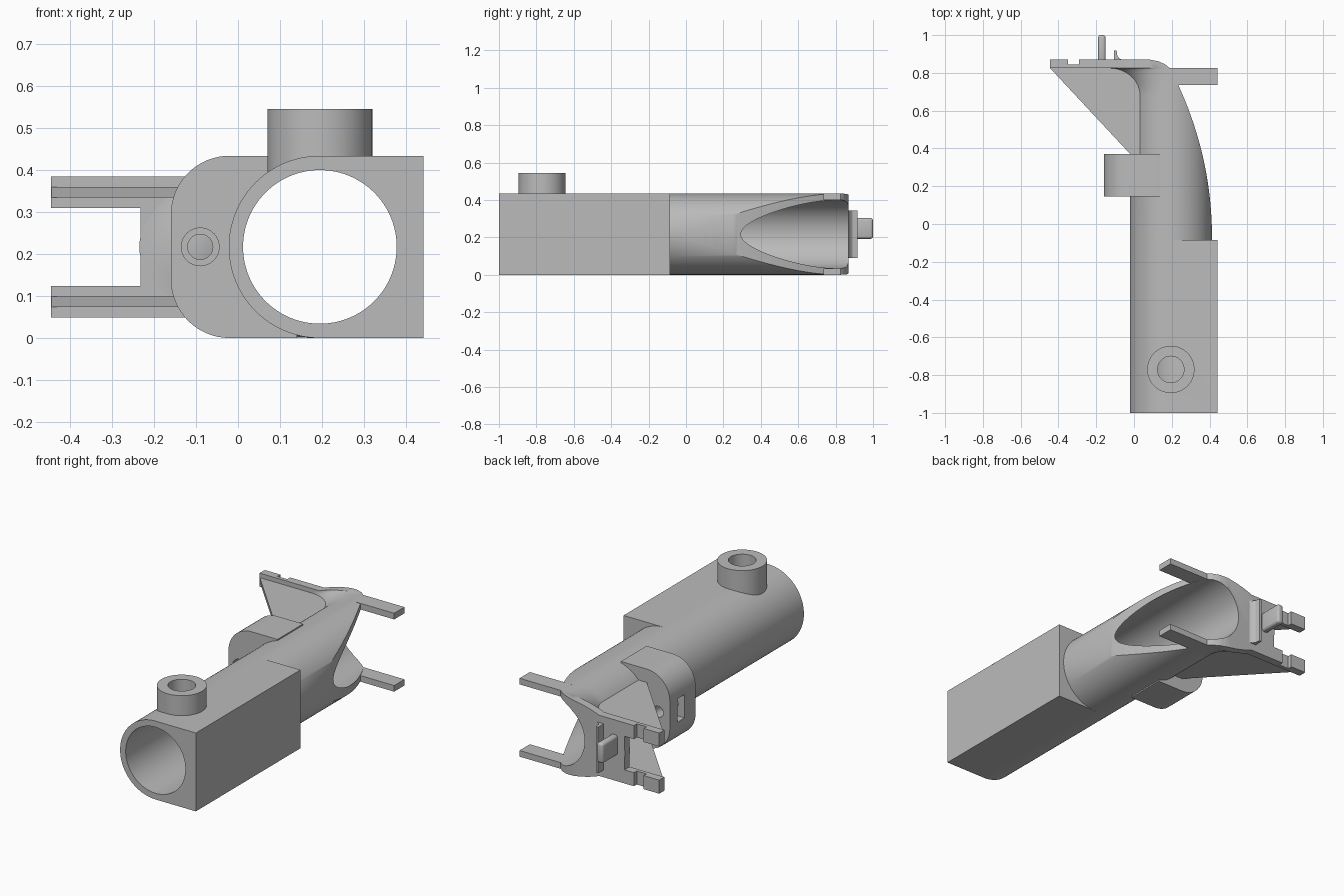
import bpy, bmesh
from math import sin, cos, pi, radians

cube = bpy.data.objects.get("Cube")
if cube:
    bpy.data.objects.remove(cube, do_unlink=True)

grey = bpy.data.materials.new("plain grey")
grey.use_nodes = True
grey.diffuse_color = (0.5, 0.5, 0.5, 1)
grey.node_tree.nodes["Principled BSDF"].inputs["Base Color"].default_value = (0.5, 0.5, 0.5, 1)

CX, CZ = 0.195, 0.217          # tube axis
OUTER, BORE = 0.217, 0.183     # tube radii
SEGMENTS = 96


def finish_mesh(name, bm):
    bmesh.ops.recalc_face_normals(bm, faces=bm.faces)
    mesh = bpy.data.meshes.new(name)
    bm.to_mesh(mesh)
    bm.free()
    mesh.materials.append(grey)
    ob = bpy.data.objects.new(name, mesh)
    bpy.context.collection.objects.link(ob)
    return ob


def place(p, axis, d):
    return {"x": (d, p[0], p[1]), "y": (p[0], d, p[1]), "z": (p[0], p[1], d)}[axis]


def loft(name, rings):
    """Skin a list of equal-length closed rings and cap both ends."""
    bm = bmesh.new()
    loops = [[bm.verts.new(p) for p in ring] for ring in rings]
    n = len(loops[0])
    for a, b in zip(loops, loops[1:]):
        for i in range(n):
            j = (i + 1) % n
            bm.faces.new((a[i], a[j], b[j], b[i]))
    bm.faces.new(loops[0])
    bm.faces.new(loops[-1])
    return finish_mesh(name, bm)


def prism(name, pts, axis, start, end):
    return loft(name, [[place(p, axis, d) for p in pts] for d in (start, end)])


def box(name, x, y, z):
    return prism(name, [(x[0], y[0]), (x[1], y[0]), (x[1], y[1]), (x[0], y[1])], "z", *z)


def arc(cx, cy, r, a0, a1, n):
    return [(cx + r * cos(radians(a0 + (a1 - a0) * i / n)),
             cy + r * sin(radians(a0 + (a1 - a0) * i / n))) for i in range(n + 1)]


def circle(cx, cy, r, n=SEGMENTS):
    return arc(cx, cy, r, 0, 360, n)[:-1]


def activate(ob):
    bpy.ops.object.select_all(action="DESELECT")
    ob.select_set(True)
    bpy.context.view_layer.objects.active = ob


def cut(ob, *cutters):
    activate(ob)
    for c in cutters:
        mod = ob.modifiers.new("cut", "BOOLEAN")
        mod.operation, mod.solver, mod.object = "DIFFERENCE", "EXACT", c
        bpy.ops.object.modifier_apply(modifier=mod.name)


# Cutters
bore = prism("bore_cutter", circle(CX, CZ, BORE), "y", -1.2, 1.2)
port = prism("port_cutter", circle(CX, -0.77, 0.07, 48), "z", 0.25, 0.7)
scoop_edge = []
for i in range(33):
    t = i / 32
    scoop_edge.append((0.413 - 0.178 * t ** 2.1, -0.084 + 0.819 * t))
scoop_edge += [(0.21, 0.79), (0.19, 0.825), (0.165, 0.845), (0.13, 0.861), (0.08, 0.871)]
scoop = prism("scoop_cutter", scoop_edge + [(0.08, 1.0), (0.7, 1.0), (0.7, -0.084)], "z", -0.2, 0.7)
screw = prism("screw_cutter", circle(-0.09, CZ, 0.03, 32), "y", 0.0, 0.5)
screw_head = prism("screw_head_cutter", circle(-0.09, CZ, 0.045, 32), "y", 0.0, 0.19)
nut = box("nut_cutter", (-0.3, -0.04), (0.24, 0.305), (0.152, 0.282))
cutters = [bore, port, scoop, screw, screw_head, nut]

# Front housing: round on one side, square on the other
housing = prism("housing", arc(CX, CZ, OUTER, 90, 270, 48) + [(0.442, 0), (0.442, 2 * CZ)],
                "y", -1, -0.085)
cut(housing, bore, port)

# Tube flaring sideways into the end plate, trimmed by the scoop
def tube_ring(y, reach):
    ring = []
    for i in range(SEGMENTS):
        a = 2 * pi * i / SEGMENTS
        ring.append((CX + cos(a) * (OUTER if cos(a) > 0 else reach), y, CZ + OUTER * sin(a)))
    return ring

FLARE = 0.213
rings = [tube_ring(-0.085, OUTER)]
for i in range(13):
    u = pi / 2 * i / 12
    rings.append(tube_ring(0.68 + 0.145 * sin(u), OUTER + FLARE * (1 - cos(u))))
rings.append(tube_ring(0.87, OUTER + FLARE))
tube = loft("tube", rings)
cut(tube, bore, scoop)

# Top inlet
inlet = prism("inlet", circle(CX, -0.77, 0.125, 64), "z", 0.3, 0.545)
cut(inlet, bore, port)

# Side collar with screw hole and nut slot
collar = prism("collar", arc(-0.02, 0.294, 0.14, 90, 180, 16) + arc(-0.02, 0.14, 0.14, 180, 270, 16)
               + [(0.14, 0), (0.14, 2 * CZ)], "y", 0.145, 0.37)
cut(collar, bore, screw, screw_head, nut)

# End plate web
box("end_plate", (-0.232, -0.05), (0.825, 0.87), (0.11, 0.324))

# Upper and lower arms, wings and ribs
wing = [(-0.445, 0.825), (-0.04, 0.825), (-0.04, 0.87), (-0.29, 0.87),
        (-0.29, 0.845), (-0.35, 0.845), (-0.35, 0.87), (-0.445, 0.87)]
rib = [(-0.445, 0.826), (-0.02, 0.37), (0.045, 0.37), (0.045, 0.826)]
for side, s in (("upper", 1), ("lower", -1)):
    prism(side + "_arm", [(0.185, 0.735), (0.442, 0.735), (0.442, 0.825), (0.185, 0.825)],
          "z", CZ + s * 0.183, CZ + s * 0.217)
    prism(side + "_wing", wing, "z", CZ + s * 0.093, CZ + s * 0.168)
    prism(side + "_rib", rib, "z", CZ + s * 0.118, CZ + s * 0.143)

# Rear latch fin with filleted root, and rounded peg
prism("latch_fin", [(-0.105, 0.86), (-0.105, 0.918), (-0.092, 0.918), (-0.088, 0.89),
                    (-0.077, 0.876), (-0.06, 0.869), (-0.06, 0.86)], "z", 0.09, 0.345)
peg = box("peg", (-0.19, -0.15), (0.84, 1.0), (0.192, 0.304))
activate(peg)
bevel = peg.modifiers.new("round", "BEVEL")
bevel.width, bevel.segments = 0.014, 3
bpy.ops.object.modifier_apply(modifier=bevel.name)

for c in cutters:
    bpy.data.objects.remove(c, do_unlink=True)

# Smooth curves, keep sharp edges
for ob in bpy.context.collection.objects:
    if ob.type == "MESH":
        activate(ob)
        bpy.ops.object.shade_smooth_by_angle(angle=radians(30))
